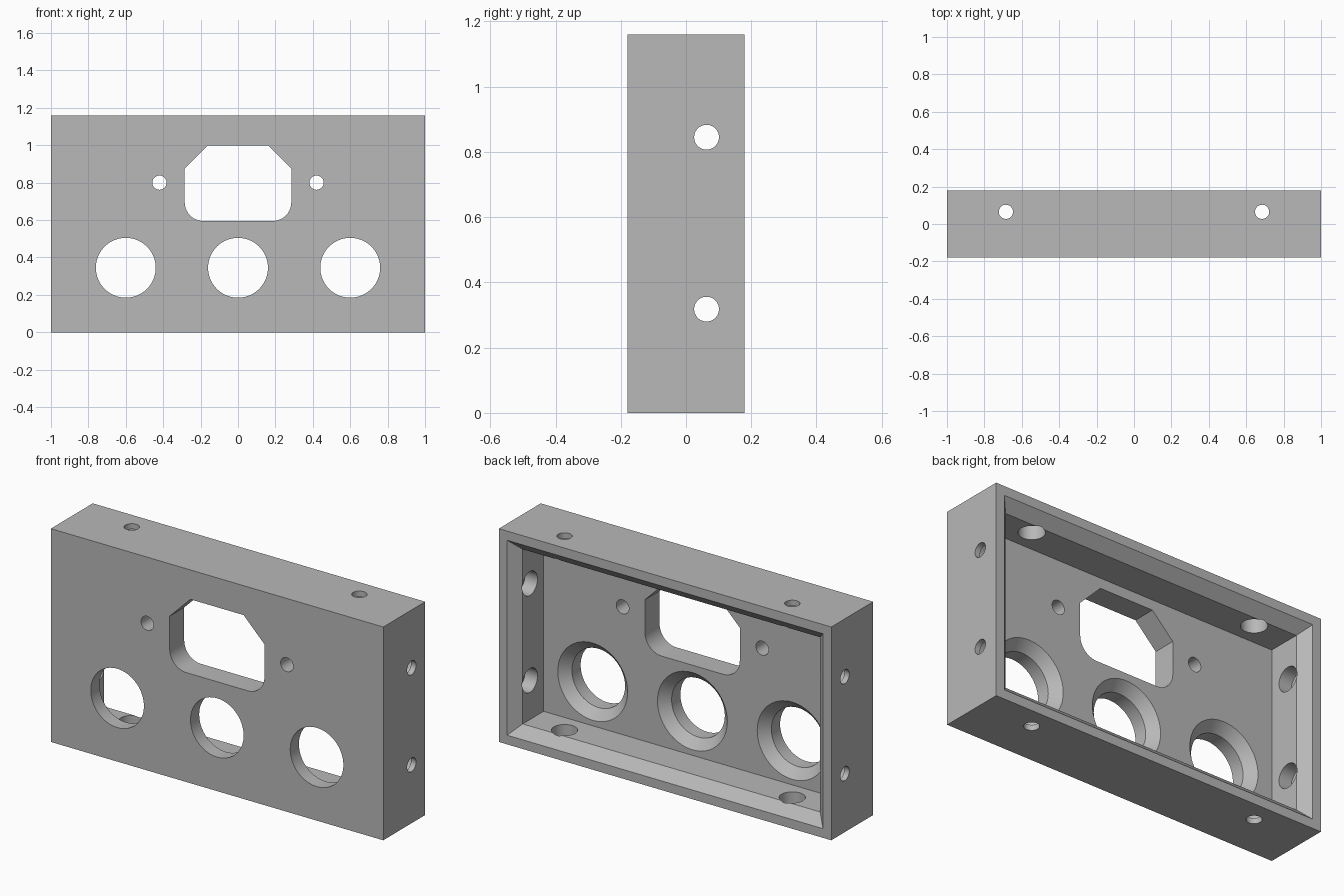
import bpy, bmesh, math
from mathutils import Vector

default = bpy.data.objects.get("Cube")
if default:
    bpy.data.objects.remove(default, do_unlink=True)

HEIGHT, FRONT, BACK = 1.16, -0.18, 0.18
PLATE = -0.055          # inner face of the front plate
WALL, RIM = 0.105, 0.05  # wall thickness inside, and at the open back
MID = HEIGHT / 2

grey = bpy.data.materials.new("plain grey")
grey.use_nodes = True
grey.diffuse_color = (0.48, 0.48, 0.48, 1)
grey.node_tree.nodes["Principled BSDF"].inputs["Base Color"].default_value = grey.diffuse_color


def loft(name, rings):
    """Closed solid through rings of equal point count."""
    bm = bmesh.new()
    loops = [[bm.verts.new(p) for p in ring] for ring in rings]
    for a, b in zip(loops, loops[1:]):
        for i in range(len(a)):
            j = (i + 1) % len(a)
            bm.faces.new((a[i], a[j], b[j], b[i]))
    bm.faces.new(loops[0])
    bm.faces.new(loops[-1])
    bmesh.ops.recalc_face_normals(bm, faces=bm.faces)
    mesh = bpy.data.meshes.new(name)
    bm.to_mesh(mesh)
    bm.free()
    mesh.materials.append(grey)
    obj = bpy.data.objects.new(name, mesh)
    bpy.context.collection.objects.link(obj)
    return obj


def rectangle(y, inset):
    x, z = 1 - inset, MID - inset
    return [(sx * x, y, MID + sz * z) for sx, sz in ((-1, -1), (1, -1), (1, 1), (-1, 1))]


def bore(name, centre, axis, steps, sides=48):
    """Round cutter; steps are (distance along axis, radius)."""
    turn = Vector((0, 0, 1)).rotation_difference(Vector(axis))
    angles = [math.tau * i / sides for i in range(sides)]
    return loft(name, [[Vector(centre) + turn @ Vector((r * math.cos(a), r * math.sin(a), d))
                        for a in angles] for d, r in steps])


def cut(body, cutter):
    cutter.hide_render = True
    mod = body.modifiers.new("cut", "BOOLEAN")
    mod.operation, mod.solver, mod.object = "DIFFERENCE", "EXACT", cutter
    bpy.context.view_layer.objects.active = body
    bpy.ops.object.modifier_apply(modifier=mod.name)
    bpy.data.objects.remove(cutter, do_unlink=True)


# Outer box and the pocket with a chamfered mouth
body = loft("panel_housing", [rectangle(FRONT, 0), rectangle(BACK, 0)])
slope = (WALL - RIM) / (WALL - RIM)
cut(body, loft("pocket", [rectangle(PLATE, WALL), rectangle(BACK - (WALL - RIM), WALL),
                          rectangle(BACK + 0.02, RIM - 0.02 * slope)]))

# Three large round openings, countersunk from inside
for x in (-0.6, 0, 0.6):
    cut(body, bore("round_opening", (x, PLATE, 0.345), (0, 1, 0),
                   [(-0.2, 0.16), (-0.05, 0.16), (0.02, 0.23)], 64))

# Socket opening: bevelled top corners, rounded bottom corners
half, low, high, r = 0.285, 0.595, 1.0, 0.1
side = [(half - r + r * math.sin(a), low + r - r * math.cos(a))
        for a in (math.pi / 2 * i / 10 for i in range(11))]
side += [(half, 0.875), (0.16, high)]
outline = side + [(-x, z) for x, z in reversed(side)]
cut(body, loft("socket_opening", [[(x, y, z) for x, z in outline] for y in (-0.3, 0)]))

# Socket screw holes, and stepped screw holes through the four walls
outer, inner = 0.038, 0.065
step = [(-0.05, outer), (0.03, outer), (0.03, inner), (0.13, inner)]
for s in (-1, 1):
    cut(body, bore("socket_screw_hole", (s * 0.42, FRONT, 0.8), (0, 1, 0),
                   [(-0.1, outer), (0.2, outer)]))
    for z in (0.318, 0.845):
        cut(body, bore("side_screw_hole", (s, 0.063, z), (-s, 0, 0), step))
    for z, up in ((0, 1), (HEIGHT, -1)):
        cut(body, bore("wall_screw_hole", (s * 0.685, 0.065, z), (0, 0, up), step))

# Smooth bores with crisp edges
body.select_set(True)
bpy.context.view_layer.objects.active = body
bpy.ops.object.shade_smooth_by_angle(angle=math.radians(25))
